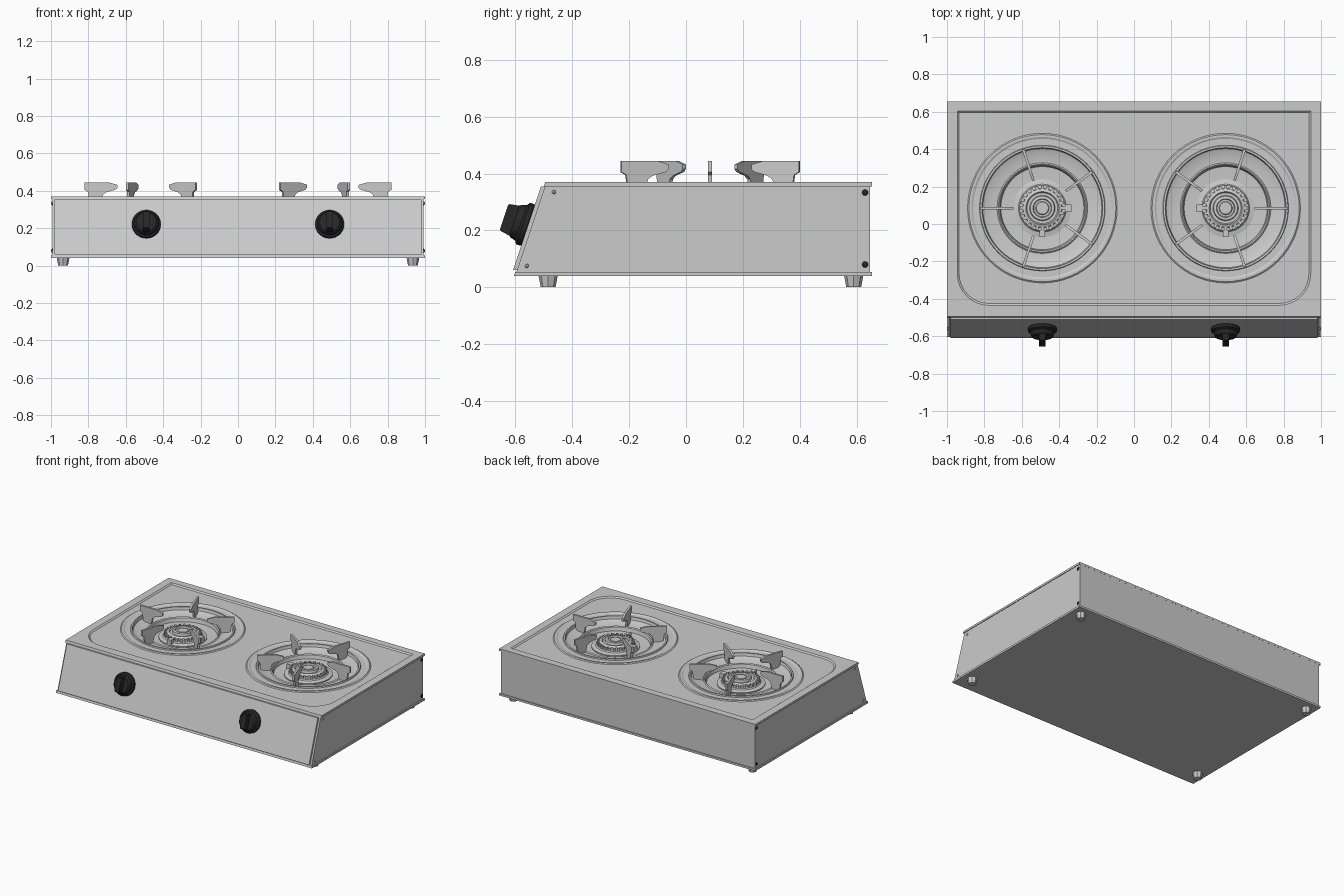
import bpy, bmesh, math
from mathutils import Matrix, Vector

if "Cube" in bpy.data.objects:
    bpy.data.objects.remove(bpy.data.objects["Cube"])

BX, BY = 0.49, 0.085            # burner centre
TILT = math.atan2(0.33, 0.11)   # front panel normal, rotated about x


def slope(z):
    return -0.605 + (z - 0.04) / 3


def finish(bm, name, angle=35, color=None, recalc=True):
    if recalc:
        bmesh.ops.recalc_face_normals(bm, faces=bm.faces)
    me = bpy.data.meshes.new(name)
    bm.to_mesh(me)
    bm.free()
    ob = bpy.data.objects.new(name, me)
    bpy.context.collection.objects.link(ob)
    if color:
        mat = bpy.data.materials.get("black") or bpy.data.materials.new("black")
        mat.diffuse_color = color
        mat.use_nodes = True
        mat.node_tree.nodes["Principled BSDF"].inputs["Base Color"].default_value = mat.diffuse_color
        me.materials.append(mat)
    if angle:
        bpy.ops.object.select_all(action='DESELECT')
        ob.select_set(True)
        bpy.context.view_layer.objects.active = ob
        bpy.ops.object.shade_smooth_by_angle(angle=math.radians(angle))
    return ob


def lathe(bm, prof, seg=48, mat=Matrix()):
    vs = [bm.verts.new((r, 0, z)) for r, z in prof]
    es = [bm.edges.new(p) for p in zip(vs, vs[1:])]
    old = set(bm.verts) - set(vs)
    bmesh.ops.spin(bm, geom=vs + es, cent=(0, 0, 0), axis=(0, 0, 1),
                   angle=2 * math.pi, steps=seg)
    new = [v for v in bm.verts if v not in old]
    bmesh.ops.transform(bm, matrix=mat, verts=new)
    bmesh.ops.remove_doubles(bm, verts=new, dist=1e-4)


def box(bm, size, mat):
    bmesh.ops.create_cube(bm, size=1, matrix=mat @ Matrix.Diagonal((*size, 1)))


def prism(bm, pts, depth_vec, mat=Matrix()):
    """Extrude a closed polygon of 3D points along a vector."""
    d = Vector(depth_vec)
    f = bm.faces.new([bm.verts.new(mat @ (Vector(p) - d / 2)) for p in pts])
    g = bmesh.ops.extrude_face_region(bm, geom=[f], use_keep_orig=True)
    bmesh.ops.translate(bm, vec=mat.to_3x3() @ d,
                        verts=[v for v in g['geom'] if isinstance(v, bmesh.types.BMVert)])


def side_prism(name, prof, width, open_top=False):
    bm = bmesh.new()
    prism(bm, [(0, y, z) for y, z in prof], (width, 0, 0))
    bmesh.ops.recalc_face_normals(bm, faces=bm.faces)
    if open_top:
        bmesh.ops.delete(bm, geom=[f for f in bm.faces if f.normal.z > 0.9], context='FACES')
    return finish(bm, name, 0, recalc=False)


# Casing: open-topped body, base plate, sloping front panel
side_prism("body_shell", [(slope(.045) + .004, .045), (.648, .045), (.648, .36),
                          (slope(.36) + .004, .36)], 1.985, True)
side_prism("base_plate", [(-.605, .04), (.655, .04), (.655, .054), (slope(.054), .054)], 2)
side_prism("front_panel", [(slope(.06) - .01, .06), (slope(.06) + .01, .06),
                           (slope(.354) + .01, .354), (slope(.354) - .01, .354)], 1.96)

# Pressed top: two drip pans, shallow field, rim and skirt
bm = bmesh.new()
pan = [(.40, .362), (.393, .367), (.38, .367), (.37, .362), (.336, .362), (.333, .369),
       (.323, .369), (.318, .35), (.29, .339), (.242, .335), (.235, .341), (.228, .335),
       (.222, .31), (.16, .305), (0, .305)]
for s in (-1, 1):
    lathe(bm, pan, 64, Matrix.Translation((s * BX, BY, 0)))
hole_edges = [e for e in bm.edges if e.is_boundary]


def loop(pts):
    vs = [bm.verts.new(p) for p in pts]
    return [bm.edges.new((vs[i - 1], vs[i])) for i in range(len(vs))]


def field(inset, z, r=.17):
    x, y0, y1 = .945 - inset, -.435 + inset, .605 - inset
    pts = [(x, y1, z), (-x, y1, z)]
    for cx, a0 in ((-x + r, 180), (x - r, 270)):
        for i in range(9):
            a = math.radians(a0 + i * 11.25)
            pts.append((cx + r * math.cos(a), y0 + r + r * math.sin(a), z))
    return pts


def rect(z, y0):
    return [(1, .655, z), (-1, .655, z), (-1, y0, z), (1, y0, z)]


skirt, rim = loop(rect(.355, slope(.355))), loop(rect(.37, -.495))
outer, inner = loop(field(0, .37)), loop(field(.01, .362, .16))
bmesh.ops.bridge_loops(bm, edges=skirt + rim)
bmesh.ops.bridge_loops(bm, edges=outer + inner)
bmesh.ops.triangle_fill(bm, edges=rim + outer, use_beauty=True, normal=(0, 0, 1))
bmesh.ops.triangle_fill(bm, edges=inner + hole_edges, use_beauty=True, normal=(0, 0, 1))
bmesh.ops.recalc_face_normals(bm, faces=bm.faces)
if sum(f.normal.z * f.calc_area() for f in bm.faces) < 0:
    bmesh.ops.reverse_faces(bm, faces=bm.faces)
finish(bm, "top_plate", 25, recalc=False)

# Burners, igniter stubs and pan supports, mirrored left and right
prong = [(.33, .445), (.33, .405), (.312, .395), (.304, .336), (.245, .332), (.232, .38),
         (.215, .392), (.165, .406), (.155, .416), (.155, .432), (.2, .445)]
for s, side in ((-1, "left"), (1, "right")):
    place = Matrix.Translation((s * BX, BY, 0))
    bm = bmesh.new()
    lathe(bm, [(0, .29), (.155, .3), (.155, .312), (.128, .318), (.122, .325), (.105, .328),
               (.103, .343), (.088, .35), (.082, .342), (.068, .342), (.064, .358), (.05, .36),
               (.046, .35), (.036, .35), (.032, .355), (0, .355)], 48, place)
    finish(bm, side + "_burner", 30)
    bm = bmesh.new()
    for i in range(24):
        m = place @ Matrix.Rotation(i * math.tau / 24, 4, 'Z') @ Matrix.Translation((.107, 0, .333))
        box(bm, (.026, .015, .022), m)
    finish(bm, side + "_burner_teeth", 0)
    bm = bmesh.new()
    for a in ((0 if s < 0 else 180), 270):
        m = place @ Matrix.Rotation(math.radians(a), 4, 'Z') @ Matrix.Translation((.138, 0, .325))
        box(bm, (.034, .04 if a != 270 else .03, .04), m)
    finish(bm, side + "_igniter_stubs", 0)
    bm = bmesh.new()
    for i in range(5):
        m = place @ Matrix.Rotation(math.radians((180 if s < 0 else 0) + 72 * i), 4, 'Z')
        prism(bm, [(r, 0, z) for r, z in prong], (0, .014, 0), m)
    finish(bm, side + "_pan_supports", 0)

    # Control knob with grip bar
    bm = bmesh.new()
    m = Matrix.Translation((s * BX, -.552, .217)) @ Matrix.Rotation(TILT, 4, 'X')
    lathe(bm, [(0, 0), (.072, 0), (.077, .006), (.077, .022), (.066, .03), (.06, .05),
               (.054, .055), (0, .055)], 32, m)
    prism(bm, [(0, -.058, .04), (0, .058, .04), (0, .05, .088), (0, .045, .093),
               (0, -.045, .093), (0, -.05, .088)], (.036, 0, 0), m)
    finish(bm, side + "_knob", 30, (.02, .02, .02, 1))

    # Side screws
    for name, spots, col in (("front", ((-.465, .335), (-.56, .075)), None),
                             ("back", ((.63, .333), (.63, .08)), (.02, .02, .02, 1))):
        bm = bmesh.new()
        for y, z in spots:
            m = Matrix.Translation((s * .988, y, z)) @ Matrix.Rotation(s * math.pi / 2, 4, 'Y')
            r = .007 if name == "front" else .011
            lathe(bm, [(0, 0), (r, 0), (r, .006), (r * .6, .01), (0, .011)], 12, m)
        finish(bm, f"{side}_{name}_screws", 40, col)

    # Tapered feet
    for y, end in ((-.485, "front"), (.59, "back")):
        bm = bmesh.new()
        lathe(bm, [(0, 0), (.026, 0), (.034, .042), (0, .042)], 8,
              Matrix.Translation((s * .935, y, 0)))
        finish(bm, f"{side}_{end}_foot", 0)
